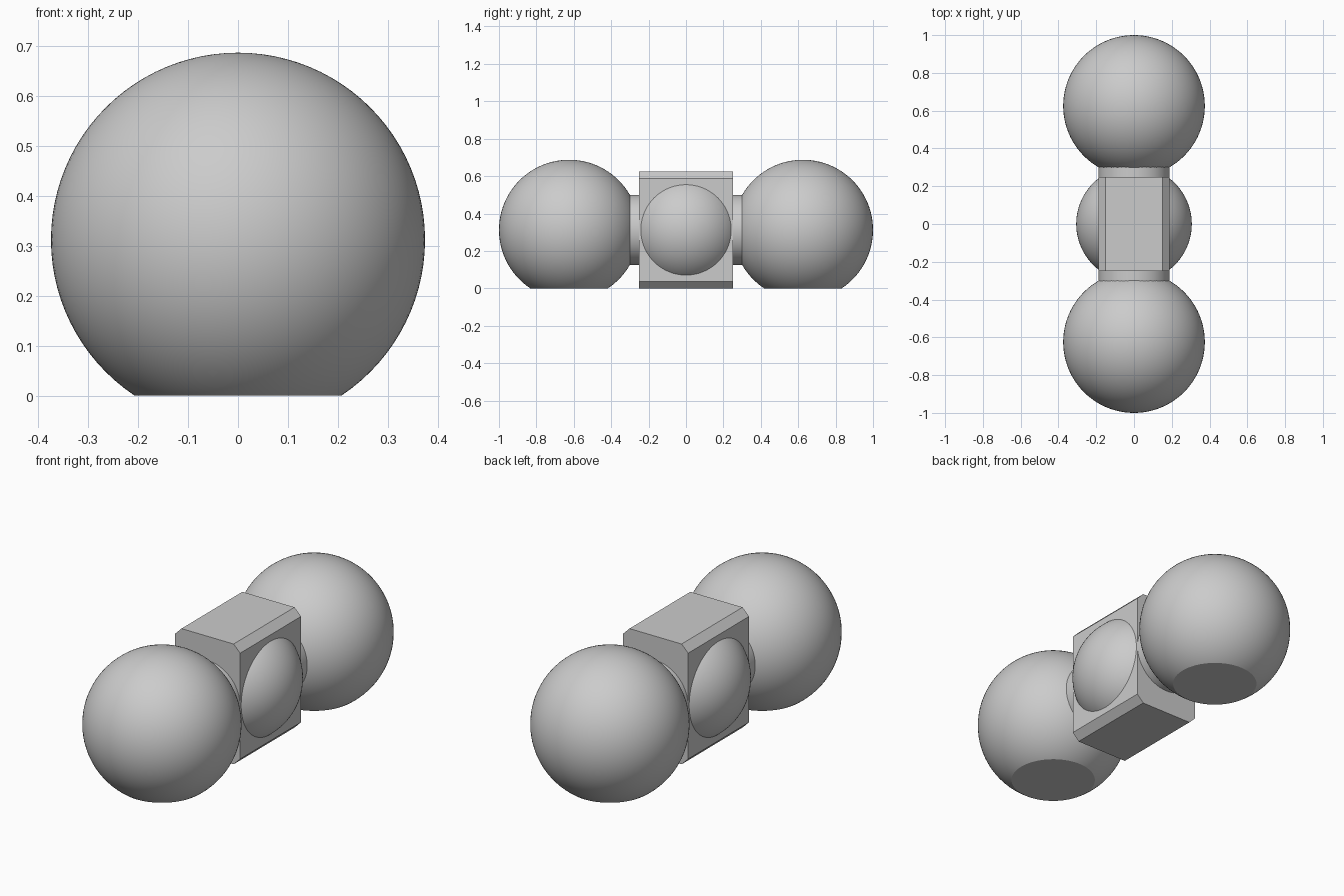
import bpy, bmesh, math
from mathutils import Matrix, Vector

if "Cube" in bpy.data.objects:
    bpy.data.objects.remove(bpy.data.objects["Cube"])

MID_Z = 0.3125            # height of the common axis
END_R, END_Y = 0.375, 0.625

grey = bpy.data.materials.new("plain grey")
grey.diffuse_color = (0.6, 0.6, 0.6, 1)
grey.use_nodes = True
grey.node_tree.nodes["Principled BSDF"].inputs["Base Color"].default_value = grey.diffuse_color


def finish(bm, name, smooth=True):
    bmesh.ops.recalc_face_normals(bm, faces=bm.faces)
    mesh = bpy.data.meshes.new(name)
    bm.to_mesh(mesh)
    bm.free()
    mesh.materials.append(grey)
    obj = bpy.data.objects.new(name, mesh)
    bpy.context.collection.objects.link(obj)
    if smooth:
        bpy.ops.object.select_all(action='DESELECT')
        obj.select_set(True)
        bpy.context.view_layer.objects.active = obj
        bpy.ops.object.shade_smooth_by_angle(angle=math.radians(30))
    return obj


def ball(name, radius, y, flat_base=False):
    bm = bmesh.new()
    bmesh.ops.create_uvsphere(bm, u_segments=96, v_segments=48, radius=radius,
                              matrix=Matrix.Translation((0, y, MID_Z)))
    if flat_base:
        # slice off everything under the ground and cap the opening
        cut = bmesh.ops.bisect_plane(bm, geom=bm.verts[:] + bm.edges[:] + bm.faces[:],
                                     plane_co=(0, 0, 0), plane_no=(0, 0, -1),
                                     clear_outer=True)
        rim = [g for g in cut["geom_cut"] if isinstance(g, bmesh.types.BMEdge)]
        bmesh.ops.contextual_create(bm, geom=rim)
    return finish(bm, name)


# end balls, each with a flat resting base
ball("front_ball", END_R, -END_Y, flat_base=True)
ball("back_ball", END_R, END_Y, flat_base=True)

# centre ball bulging through both sides of the block
ball("side_bulge_ball", 0.306, 0)

# centre block: chamfered octagonal section run along y
W, H, C, D = 0.1875, 0.625, 0.0375, 0.25
section = [(W, C), (W, H - C), (W - C, H), (C - W, H),
           (-W, H - C), (-W, C), (C - W, 0), (W - C, 0)]
bm = bmesh.new()
face = bm.faces.new([bm.verts.new((x, -D, z)) for x, z in section])
ext = bmesh.ops.extrude_face_region(bm, geom=[face], use_keep_orig=True)
bmesh.ops.translate(bm, vec=Vector((0, 2 * D, 0)),
                    verts=[g for g in ext["geom"] if isinstance(g, bmesh.types.BMVert)])
finish(bm, "centre_block", smooth=False)

# short necks joining the block to the end balls
for name, side in (("front_neck", -1), ("back_neck", 1)):
    bm = bmesh.new()
    bmesh.ops.create_cone(bm, cap_ends=True, segments=96, radius1=0.1875,
                          radius2=0.1875, depth=0.12,
                          matrix=Matrix.Translation((0, side * 0.25, MID_Z))
                          @ Matrix.Rotation(math.pi / 2, 4, 'X'))
    finish(bm, name)
